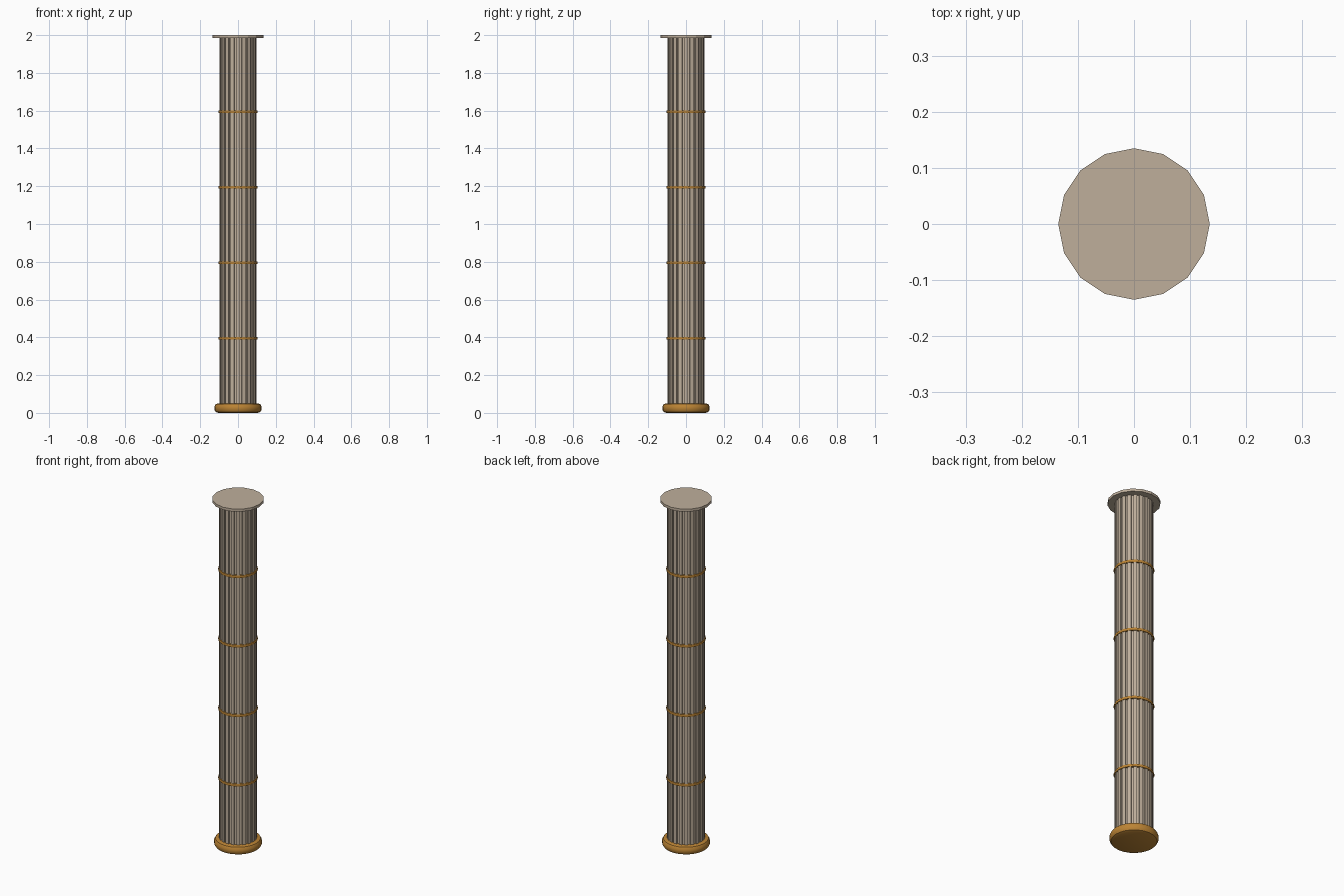
import bpy, bmesh, math

if "Cube" in bpy.data.objects:
    bpy.data.objects.remove(bpy.data.objects["Cube"])


def mat(name, c):
    m = bpy.data.materials.new(name)
    m.diffuse_color = (*c, 1)
    m.use_nodes = True
    m.node_tree.nodes["Principled BSDF"].inputs["Base Color"].default_value = m.diffuse_color
    return m


STONE = mat("beige stone", (0.52, 0.43, 0.33))
GOLD = mat("gold", (0.50, 0.23, 0.035))


def finish(name, bm, m, smooth=False):
    bmesh.ops.recalc_face_normals(bm, faces=bm.faces)
    me = bpy.data.meshes.new(name)
    bm.to_mesh(me)
    bm.free()
    o = bpy.data.objects.new(name, me)
    bpy.context.collection.objects.link(o)
    me.materials.append(m)
    if smooth:
        bpy.ops.object.select_all(action='DESELECT')
        o.select_set(True)
        bpy.context.view_layer.objects.active = o
        bpy.ops.object.shade_smooth_by_angle(angle=math.radians(35))
    return o


def prism(name, outline, z0, z1, m):
    bm = bmesh.new()
    f = bm.faces.new([bm.verts.new((x, y, z0)) for x, y in outline])
    r = bmesh.ops.extrude_face_region(bm, geom=[f])
    for v in r["geom"]:
        if isinstance(v, bmesh.types.BMVert):
            v.co.z = z1
    # keep the bottom cap
    if not any(abs(g.calc_center_median().z - z0) < 1e-6 for g in bm.faces):
        bm.faces.new([v for v in bm.verts if abs(v.co.z - z0) < 1e-6])
    return finish(name, bm, m)


def lathe(name, prof, n, m, closed=False):
    bm = bmesh.new()
    rings = [[bm.verts.new((r * math.cos(2 * math.pi * i / n), r * math.sin(2 * math.pi * i / n), z))
              for i in range(n)] for r, z in prof]
    pairs = list(zip(rings, rings[1:])) + ([(rings[-1], rings[0])] if closed else [])
    for a, b in pairs:
        for i in range(n):
            j = (i + 1) % n
            bm.faces.new((a[i], a[j], b[j], b[i]))
    if not closed:
        bm.faces.new(rings[0])
        bm.faces.new(rings[-1])
    return finish(name, bm, m, True)


# fluted shaft: raised ribs alternating with shallow grooves
N, R_OUT, R_IN = 20, 0.099, 0.091
outline = []
for k in range(N):
    c = 2 * math.pi * k / N
    h = 2 * math.pi / N * 0.3
    for r, d in ((R_IN, -h), (R_OUT, -h), (R_OUT, h), (R_IN, h)):
        outline.append((r * math.cos(c + d), r * math.sin(c + d)))
prism("fluted_shaft", outline, 0.03, 1.99, STONE)

# flat sixteen-sided cap
cap = [(0.135 * math.cos(math.pi * k / 8), 0.135 * math.sin(math.pi * k / 8)) for k in range(16)]
prism("cap_plate", cap, 1.985, 2.0, STONE)

# rounded gold base
lathe("base", [(0.105, 0), (0.118, 0.005), (0.125, 0.016), (0.125, 0.034),
               (0.118, 0.046), (0.105, 0.05)], 24, GOLD)

# thin gold bands around the shaft
for i in range(1, 5):
    z = 0.4 * i - 0.005
    lathe(f"band_{i}", [(0.088, z - 0.007), (0.102, z - 0.007), (0.104, z),
                        (0.102, z + 0.007), (0.088, z + 0.007)], 32, GOLD, True)
